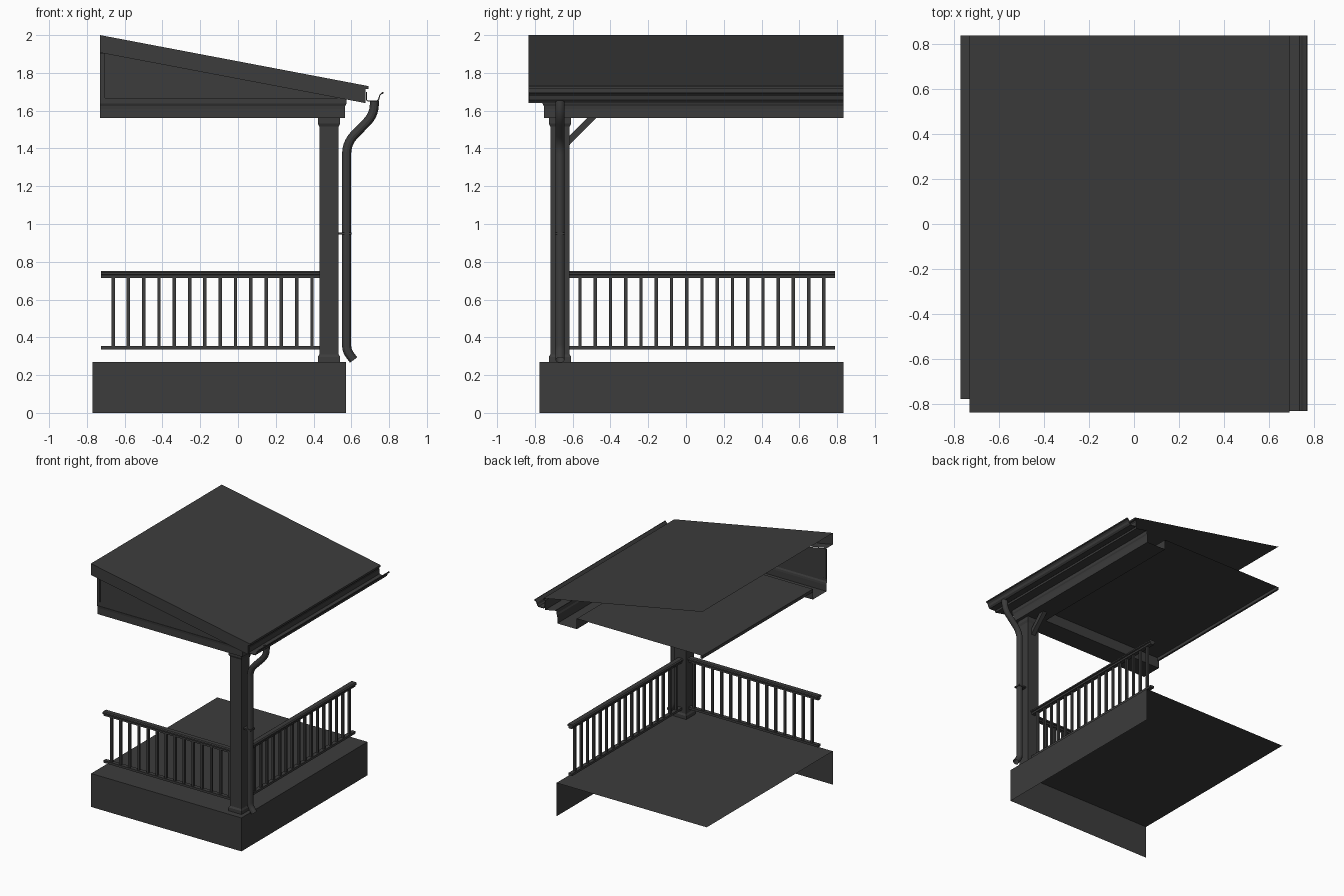
import bpy, bmesh
from mathutils import Vector

if "Cube" in bpy.data.objects:
    bpy.data.objects.remove(bpy.data.objects["Cube"])

PX, PY = 0.482, -0.667          # corner post centre
LEFT, BACK = -0.73, 0.835       # open ends where the porch meets the house

mat = bpy.data.materials.new("charcoal")
mat.diffuse_color = (0.045, 0.045, 0.045, 1)
mat.use_nodes = True
mat.node_tree.nodes["Principled BSDF"].inputs["Base Color"].default_value = mat.diffuse_color


def make(name, bm):
    bmesh.ops.recalc_face_normals(bm, faces=bm.faces)
    me = bpy.data.meshes.new(name)
    bm.to_mesh(me)
    bm.free()
    me.materials.append(mat)
    ob = bpy.data.objects.new(name, me)
    bpy.context.collection.objects.link(ob)
    return ob


def sheets(name, *polys):
    bm = bmesh.new()
    for p in polys:
        bm.faces.new([bm.verts.new(v) for v in p])
    bmesh.ops.remove_doubles(bm, verts=bm.verts, dist=1e-4)
    return make(name, bm)


def boxes(name, items):
    bm = bmesh.new()
    for x0, x1, y0, y1, z0, z1 in items:
        for v in bmesh.ops.create_cube(bm, size=1)["verts"]:
            v.co = (x1 if v.co.x > 0 else x0, y1 if v.co.y > 0 else y0,
                    z1 if v.co.z > 0 else z0)
    return make(name, bm)


def loft(name, rings, closed=True, caps=True):
    bm = bmesh.new()
    rows = [[bm.verts.new(p) for p in r] for r in rings]
    n = len(rows[0])
    for a, b in zip(rows, rows[1:]):
        for i in range(n if closed else n - 1):
            j = (i + 1) % n
            bm.faces.new((a[i], a[j], b[j], b[i]))
    if caps and closed:
        bm.faces.new(rows[0])
        bm.faces.new(rows[-1])
    return make(name, bm)


def corner_run(name, prof, x_end, y_end, closed=True):
    """Sweep an (outward offset, z) profile along the front, round the corner, along the right."""
    return loft(name, [[(x_end, PY - d, z) for d, z in prof],
                       [(PX + d, PY - d, z) for d, z in prof],
                       [(PX + d, y_end, z) for d, z in prof]], closed)


def rect(h, z0, z1):
    return [(-h, z0), (h, z0), (h, z1), (-h, z1)]


# Floor base: top, front and right only
fx0, fx1, fy, fz = -0.77, 0.573, -0.775, 0.27
sheets("floor_base",
       [(fx0, fy, fz), (fx1, fy, fz), (fx1, BACK, fz), (fx0, BACK, fz)],
       [(fx0, fy, 0), (fx1, fy, 0), (fx1, fy, fz), (fx0, fy, fz)],
       [(fx1, fy, 0), (fx1, BACK, 0), (fx1, BACK, fz), (fx1, fy, fz)])

# Corner post with plinth and capital
loft("corner_post", [[(PX + s * h, PY + t * h, z) for s, t in ((-1, -1), (1, -1), (1, 1), (-1, 1))]
     for h, z in ((.059, .27), (.059, .297), (.051, .31), (.051, 1.515),
                  (.059, 1.532), (.059, 1.56))])

# Diagonal brace under the right beam
loft("post_brace", [[(PX + s, y, z) for s, y, z in
     ((-.018, y0, z0), (.018, y0, z0), (.018, y1, z1), (-.018, y1, z1))]
     for y0, z0, y1, z1 in ((-.62, 1.415, -.62, 1.465), (-.47, 1.565, -.52, 1.565))])

# Railings
corner_run("hand_rail", [(-.016, .715), (.016, .715), (.016, .73), (.026, .733), (.026, .744),
                         (.018, .75), (-.018, .75), (-.026, .744), (-.026, .733), (-.016, .73)],
           -0.725, 0.79)
corner_run("bottom_rail", rect(.016, .335, .353), -0.725, 0.79)
b = .009
boxes("front_balusters", [(x - b, x + b, PY - b, PY + b, .345, .72)
                          for x in (-.661 + .081 * i for i in range(14))])
boxes("side_balusters", [(PX - b, PX + b, y - b, y + b, .345, .72)
                         for y in (-.561 + .0807 * i for i in range(17))])

# Hollow beam with a small cove moulding
corner_run("beam", [(-.09, 1.645), (-.09, 1.56), (.084, 1.56), (.084, 1.61), (.086, 1.625),
                    (.092, 1.637), (.092, 1.667)], LEFT, BACK, closed=False)

# Ceiling with edge moulding at the wall
sheets("ceiling", [(LEFT, PY + .09, 1.645), (PX - .09, PY + .09, 1.645),
                   (PX - .09, BACK, 1.645), (LEFT, BACK, 1.645)])
boxes("ceiling_moulding", [(LEFT, LEFT + .015, PY + .09, BACK, 1.62, 1.645)])


# Roof sheet, barge board, soffits and eave fascia
def rz(x, drop=0):
    return 2 - .19 * (x - LEFT) - drop


RX, EX, FY, GY = 0.69, 0.675, -0.835, PY - .092
D = .093
sheets("roof",
       [(LEFT, FY, 2), (RX, FY, rz(RX)), (RX, BACK, rz(RX)), (LEFT, BACK, 2)])
sheets("barge_board",
       [(LEFT, FY, 2), (LEFT, FY, rz(LEFT, D)), (EX, FY, rz(EX, D)),
        (EX, FY, 1.715), (RX, FY, 1.715), (RX, FY, rz(RX))])
bx = PX + .092
sheets("soffit",
       [(LEFT, FY, rz(LEFT, D)), (EX, FY, rz(EX, D)), (EX, GY, rz(EX, D)), (LEFT, GY, rz(LEFT, D))],
       [(bx, GY, rz(bx, D)), (EX, GY, rz(EX, D)), (EX, BACK, rz(EX, D)), (bx, BACK, rz(bx, D))])
sheets("eave_fascia",
       [(EX, FY, rz(EX, D)), (EX, BACK, rz(EX, D)), (EX, BACK, 1.715), (EX, FY, 1.715)],
       [(EX, FY, 1.715), (EX, BACK, 1.715), (RX, BACK, 1.715), (RX, FY, 1.715)],
       [(RX, FY, 1.715), (RX, BACK, 1.715), (RX, BACK, rz(RX)), (RX, FY, rz(RX))])

# Gable infill panel and its side trim
sheets("gable_panel", [(LEFT, GY + .008, 1.66), (bx, GY + .008, 1.66),
                       (bx, GY + .008, rz(bx, D)), (LEFT, GY + .008, rz(LEFT, D))])
boxes("gable_trim", [(LEFT, LEFT + .025, GY, GY + .012, 1.665, rz(LEFT + .025, D))])

# Gutter: thin open channel
outer = [(.677, 1.7), (.677, 1.655), (.69, 1.648), (.735, 1.648), (.748, 1.66),
         (.752, 1.678), (.762, 1.688), (.77, 1.69), (.77, 1.7)]
inner = [(.764, 1.7), (.757, 1.693), (.747, 1.68), (.742, 1.662), (.733, 1.653),
         (.69, 1.653), (.682, 1.658), (.682, 1.7)]
loft("gutter", [[(x, y, z) for x, z in outer + inner] for y in (-.83, BACK)])

# Downpipe: path with rounded bends
pts = [Vector((x, PY, z)) for x, z in
       ((.612, .28), (.575, .33), (.575, 1.43), (.722, 1.58), (.722, 1.655))]
path = [pts[0]]
for p, q, r in zip(pts, pts[1:], pts[2:]):
    rad = min(.06, .48 * (q - p).length, .75 * (r - q).length)
    a, c = q + (p - q).normalized() * rad, q + (r - q).normalized() * rad
    path += [a * (1 - t) ** 2 + q * 2 * t * (1 - t) + c * t * t for t in (0, .2, .4, .6, .8, 1)]
path.append(pts[-1])
cu = bpy.data.curves.new("downpipe", "CURVE")
cu.dimensions = "3D"
cu.bevel_depth = .024
cu.bevel_resolution = 4
sp = cu.splines.new("POLY")
sp.points.add(len(path) - 1)
for s, v in zip(sp.points, path):
    s.co = (*v, 1)
cu.materials.append(mat)
pipe = bpy.data.objects.new("downpipe", cu)
bpy.context.collection.objects.link(pipe)
bpy.context.view_layer.objects.active = pipe
pipe.select_set(True)
bpy.ops.object.convert(target="MESH")
bpy.ops.object.shade_smooth_by_angle()

# Pipe bracket
boxes("pipe_bracket", [(.53, .602, PY - .027, PY + .027, .945, .956)])
